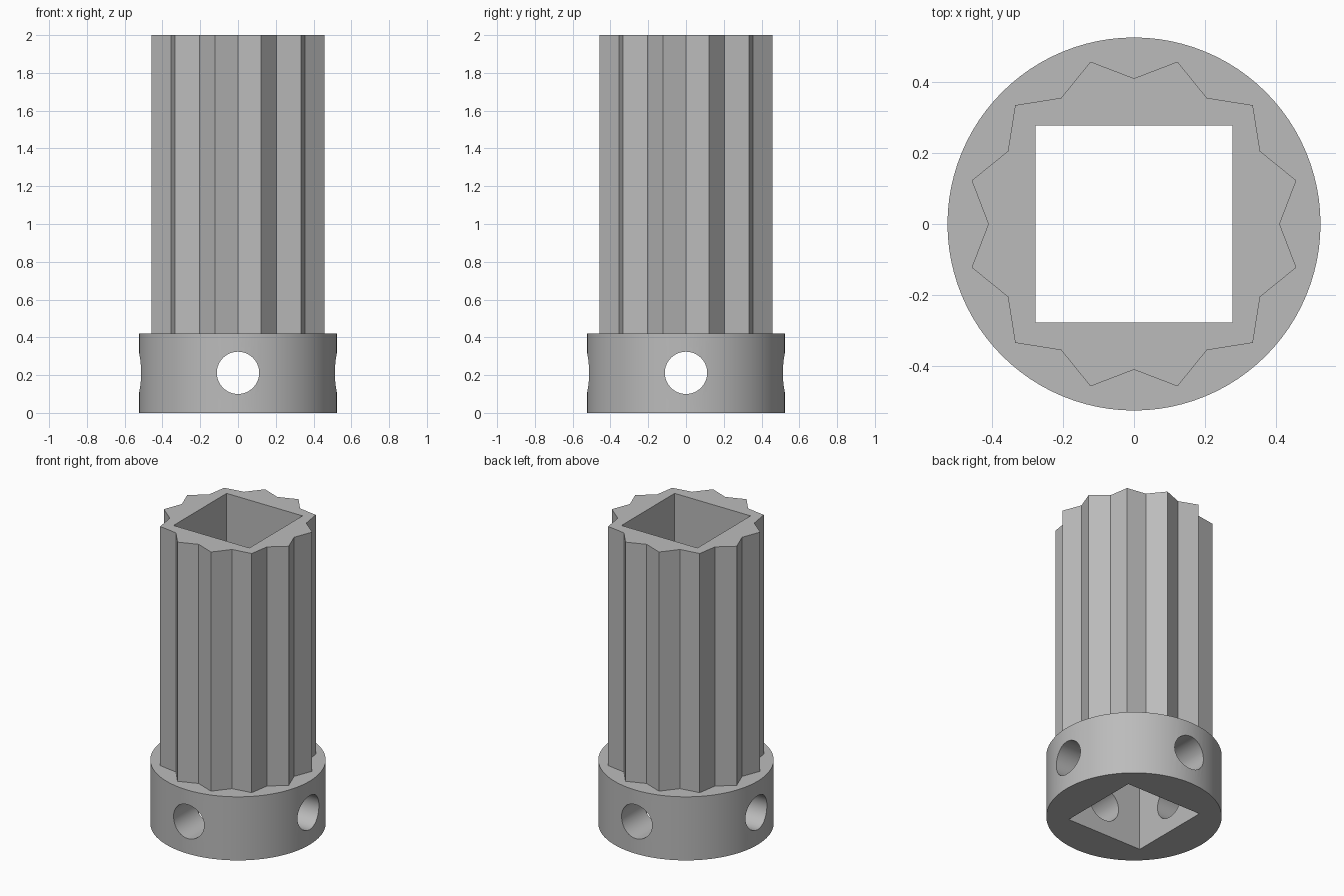
import bpy
import bmesh
from math import cos, sin, pi
from mathutils import Matrix

cube = bpy.data.objects.get("Cube")
if cube:
    bpy.data.objects.remove(cube, do_unlink=True)

HEIGHT, COLLAR_H, COLLAR_R = 2.0, 0.42, 0.525
TIP_R, VALLEY_R, TEETH = 0.473, 0.41, 12
BORE, PIN_R, PIN_Z = 0.555, 0.112, 0.212

grey = bpy.data.materials.new("plain grey")
grey.use_nodes = True
colour = (0.5, 0.5, 0.5, 1)
grey.diffuse_color = colour
grey.node_tree.nodes["Principled BSDF"].inputs["Base Color"].default_value = colour


def prism(name, points, z0, z1, turn=Matrix()):
    """Extrude a closed outline from z0 to z1, then turn it."""
    bm = bmesh.new()
    face = bm.faces.new([bm.verts.new((x, y, z0)) for x, y in points])
    ext = bmesh.ops.extrude_face_region(bm, geom=[face], use_keep_orig=True)
    top = [v for v in ext["geom"] if isinstance(v, bmesh.types.BMVert)]
    bmesh.ops.translate(bm, verts=top, vec=(0, 0, z1 - z0))
    bmesh.ops.recalc_face_normals(bm, faces=bm.faces)
    bm.transform(turn)
    mesh = bpy.data.meshes.new(name)
    bm.to_mesh(mesh)
    bm.free()
    mesh.materials.append(grey)
    obj = bpy.data.objects.new(name, mesh)
    bpy.context.collection.objects.link(obj)
    return obj


def ring(count, *radii):
    """Outline whose points cycle through the given radii."""
    return [(radii[i % len(radii)] * cos(2 * pi * i / count),
             radii[i % len(radii)] * sin(2 * pi * i / count)) for i in range(count)]


def combine(target, tool, operation):
    mod = target.modifiers.new(tool.name, "BOOLEAN")
    mod.object, mod.operation, mod.solver = tool, operation, "EXACT"
    bpy.ops.object.select_all(action="DESELECT")
    bpy.context.view_layer.objects.active = target
    target.select_set(True)
    bpy.ops.object.modifier_apply(modifier=mod.name)
    bpy.data.objects.remove(tool, do_unlink=True)


# Round collar joined to the twelve-toothed shaft
body = prism("splined_socket", ring(96, COLLAR_R), 0, COLLAR_H)
shaft = prism("splined_shaft", ring(2 * TEETH, VALLEY_R, TIP_R), COLLAR_H / 2, HEIGHT)
combine(body, shaft, "UNION")

# Square bore through the full length
h = BORE / 2
bore = prism("square_bore", [(-h, -h), (h, -h), (h, h), (-h, h)], -0.1, HEIGHT + 0.1)
combine(body, bore, "DIFFERENCE")

# Crossed pin holes through the collar
for axis in "XY":
    turn = Matrix.Translation((0, 0, PIN_Z)) @ Matrix.Rotation(pi / 2, 4, axis)
    combine(body, prism("pin_hole", ring(64, PIN_R), -1, 1, turn), "DIFFERENCE")

bpy.ops.object.shade_smooth_by_angle(angle=pi / 6)
